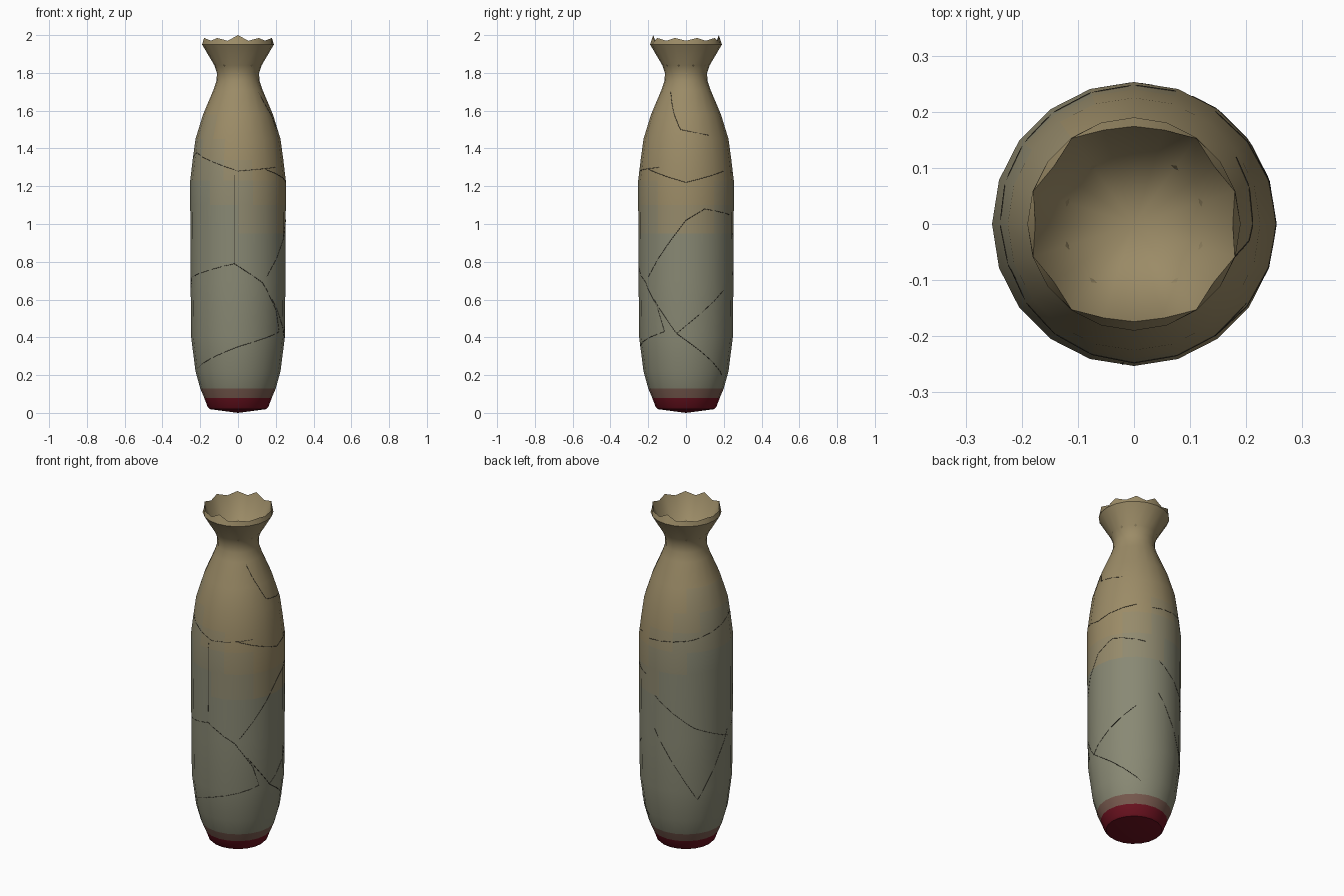
import bpy, bmesh
from math import sin, cos, pi, radians, degrees, asin

if "Cube" in bpy.data.objects:
    bpy.data.objects.remove(bpy.data.objects["Cube"])

SIDES = 20
PROFILE = [(0.15, 0.02), (0.16, 0.03), (0.179, 0.08), (0.2, 0.13), (0.225, 0.22),
           (0.248, 0.4), (0.251, 0.7), (0.252, 0.95), (0.253, 1.1), (0.253, 1.23),
           (0.24, 1.34), (0.225, 1.45), (0.185, 1.58), (0.13, 1.71), (0.113, 1.76),
           (0.112, 1.8), (0.125, 1.84), (0.19, 1.95)]


def material(name, rgb):
    m = bpy.data.materials.new(name)
    m.diffuse_color = (*rgb, 1)
    m.use_nodes = True
    m.node_tree.nodes["Principled BSDF"].inputs["Base Color"].default_value = m.diffuse_color
    return m


def mix(a, b, t):
    return [p + (q - p) * t for p, q in zip(a, b)]


TAN, GREY, RED = (0.33, 0.26, 0.135), (0.25, 0.25, 0.175), (0.15, 0.006, 0.014)
mats = [material("red_glaze", RED), material("red_fade", mix(RED, GREY, 0.4)),
        material("grey_clay", GREY), material("grey_tan_clay", mix(GREY, TAN, 0.35)),
        material("tan_grey_clay", mix(GREY, TAN, 0.7)), material("tan_clay", TAN)]


def band(z, az):
    # The tan reaches lower on the right-hand side
    if z < 0.1:
        return 0 if z < 0.07 else 1
    if z < 0.12:
        return 1
    t = z + 0.22 * cos(az)
    return 2 if t < 1.05 else 3 if t < 1.22 else 4 if t < 1.36 else 5


# Vase: faceted lathe with a chipped rim and a funnel-shaped mouth
bm = bmesh.new()


def ring(radius, height):
    out = []
    for i in range(SIDES):
        a = pi / 2 + 2 * pi * i / SIDES
        r, z = radius(i), height(i)
        out.append(bm.verts.new((r * cos(a), r * sin(a), z)))
    return out


def rim_r(i):
    return 0.174 if i % 10 == 0 else 0.189 if i % 2 == 0 else 0.176


def rim_z(i):
    return 2.0 if i % 10 == 0 else 1.985 if i % 2 == 0 else 1.97


rings = [ring(lambda i, r=r: r, lambda i, z=z: z) for r, z in PROFILE]
rings.append(ring(rim_r, rim_z))
for lo, hi in zip(rings, rings[1:]):
    for i in range(SIDES):
        j = (i + 1) % SIDES
        f = bm.faces.new((lo[i], lo[j], hi[j], hi[i]))
        z = sum(v.co.z for v in f.verts) / 4
        f.material_index = band(z, pi / 2 + 2 * pi * (i + 0.5) / SIDES)
        f.smooth = True
for edge, z, mat in ((rings[0], 0.0, 0), (rings[-1], 1.55, 5)):
    tip = bm.verts.new((0, 0, z))
    for i in range(SIDES):
        f = bm.faces.new((edge[i], edge[(i + 1) % SIDES], tip))
        f.material_index = mat
bmesh.ops.recalc_face_normals(bm, faces=bm.faces)
me = bpy.data.meshes.new("vase")
bm.to_mesh(me)
bm.free()
for m in mats:
    me.materials.append(m)
vase = bpy.data.objects.new("vase", me)
bpy.context.collection.objects.link(vase)
bpy.context.view_layer.objects.active = vase
vase.select_set(True)
bpy.ops.object.shade_smooth_by_angle(angle=radians(35))


# Hairline cracks that follow the faceted wall
def wall(az, z):
    r = PROFILE[-1][0]
    for (r0, z0), (r1, z1) in zip(PROFILE, PROFILE[1:]):
        if z0 <= z <= z1:
            r = r0 + (r1 - r0) * (z - z0) / (z1 - z0)
            break
    step = 2 * pi / SIDES
    return r * cos(step / 2) / cos(az % step - step / 2)


crack_curve = bpy.data.curves.new("cracks", "CURVE")
crack_curve.dimensions = "3D"
crack_curve.bevel_depth = 0.0014
crack_curve.bevel_resolution = 0
crack_curve.materials.append(material("crack_dark", (0.04, 0.035, 0.025)))


def crack(facing, pts):
    # pts are (sideways offset, height) as seen from the facing direction
    path = [(radians(facing) + asin(max(-1, min(1, x / wall(0, z)))), z) for x, z in pts]
    fine = []
    for a, b in zip(path, path[1:]):
        fine += [mix(a, b, k / 12) for k in range(13)]
    s = crack_curve.splines.new("POLY")
    s.points.add(len(fine) - 1)
    for p, (az, z) in zip(s.points, fine):
        r = wall(az, z)
        p.co = (r * cos(az), r * sin(az), z, 1)


crack(-90, [(-0.22, 1.38), (0, 1.28), (0.2, 1.3)])
crack(-90, [(-0.02, 1.26), (-0.02, 0.79)])
crack(-90, [(-0.24, 0.72), (-0.02, 0.79), (0.13, 0.69), (0.2, 0.55), (0.22, 0.43)])
crack(-90, [(0.22, 0.43), (0, 0.35), (-0.21, 0.24)])
crack(0, [(-0.2, 1.29), (0, 1.22), (0.2, 1.28)])
crack(0, [(0.23, 1.05), (0.1, 1.08), (0, 1.02), (-0.2, 0.72)])
crack(0, [(-0.17, 0.6), (-0.05, 0.42), (0.2, 0.65)])
crack(0, [(-0.05, 0.42), (0.19, 0.2)])
crack(0, [(-0.08, 1.7), (-0.03, 1.5), (0.12, 1.47)])
crack(135, [(-0.22, 1.27), (0, 1.3), (0.22, 1.38)])
crack(135, [(-0.2, 0.95), (0, 0.78), (0.2, 0.68)])
crack(135, [(-0.2, 0.75), (0.02, 0.35), (0.2, 0.72)])
bpy.context.collection.objects.link(bpy.data.objects.new("cracks", crack_curve))
